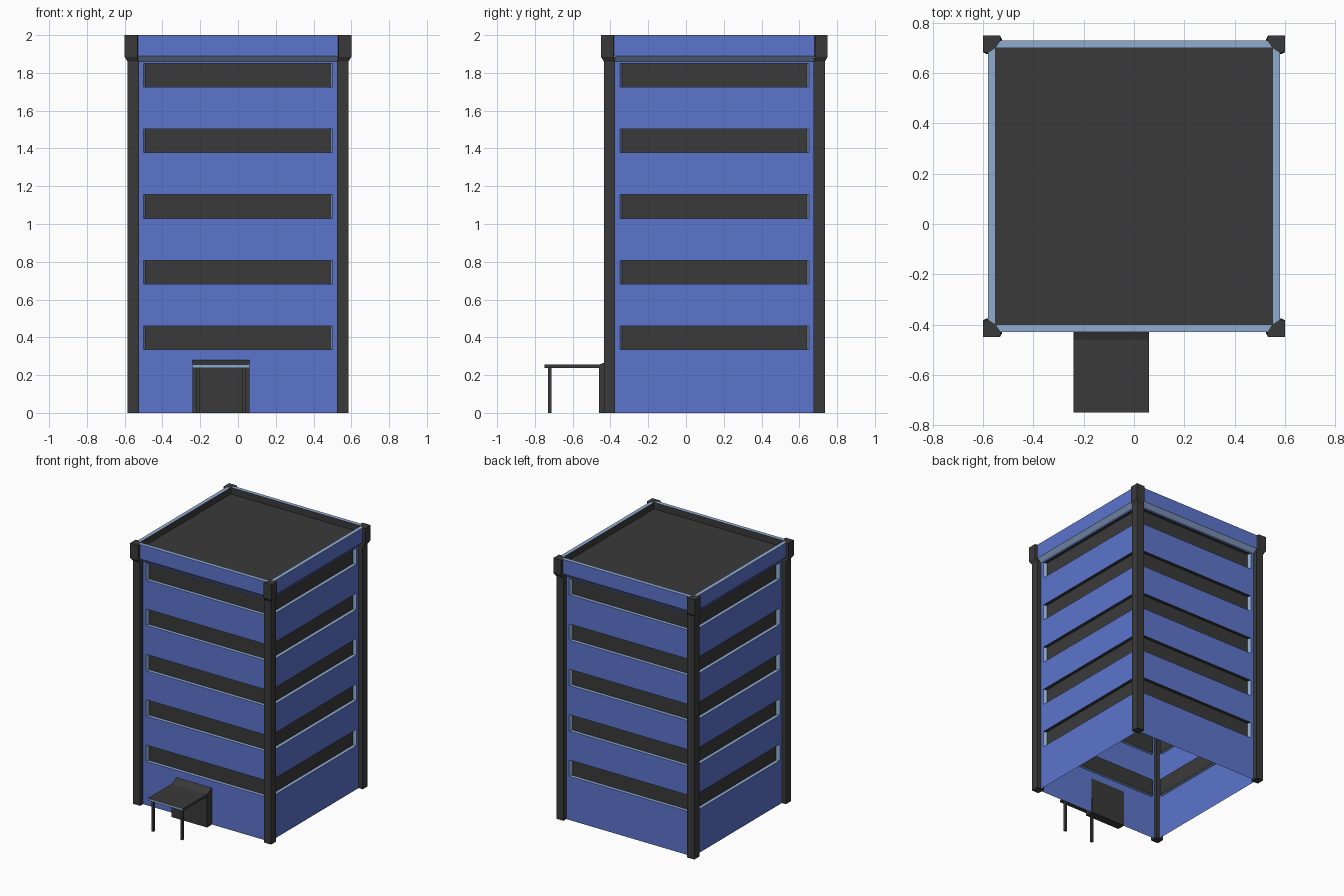
import bpy, bmesh, math
from mathutils import Matrix, Vector

if "Cube" in bpy.data.objects:
    bpy.data.objects.remove(bpy.data.objects["Cube"])

CY = 0.15                                   # tower centre in y


def mat(name, rgb):
    m = bpy.data.materials.new(name)
    m.diffuse_color = (*rgb, 1)
    m.use_nodes = True
    m.node_tree.nodes["Principled BSDF"].inputs["Base Color"].default_value = m.diffuse_color
    return m


MATS = [mat("wall_blue", (0.107, 0.178, 0.61)),
        mat("trim_light_blue", (0.28, 0.41, 0.64)),
        mat("dark_grey", (0.042, 0.042, 0.042))]
BLUE, LIGHT, DARK = 0, 1, 2


def finish(bm, name, recalc=False):
    bmesh.ops.remove_doubles(bm, verts=bm.verts, dist=1e-5)
    if recalc:
        bmesh.ops.recalc_face_normals(bm, faces=bm.faces)
    me = bpy.data.meshes.new(name)
    bm.to_mesh(me)
    bm.free()
    for m in MATS:
        me.materials.append(m)
    ob = bpy.data.objects.new(name, me)
    bpy.context.collection.objects.link(ob)
    return ob


def face(bm, pts, m):
    f = bm.faces.new([bm.verts.new(p) for p in pts])
    f.material_index = m


def loft(bm, rings, m):
    """Closed solid through rings with equal point counts."""
    rows = [[bm.verts.new(p) for p in r] for r in rings]
    n = len(rows[0])
    fs = [bm.faces.new(rows[0]), bm.faces.new(rows[-1])]
    for a, b in zip(rows, rows[1:]):
        fs += [bm.faces.new((a[i], a[(i + 1) % n], b[(i + 1) % n], b[i])) for i in range(n)]
    for f in fs:
        f.material_index = m


def box(bm, x0, x1, y0, y1, z0, z1, m):
    loft(bm, [[(x0, y0, z), (x1, y0, z), (x1, y1, z), (x0, y1, z)] for z in (z0, z1)], m)


# Facade: horizontal bands climbing a profile of (half width, outward depth, height)
W, D, DI = 0.525, 0.55, 0.525               # wall half width, wall depth, glass depth
WX, GX, WH = 0.50, 0.49, 0.125              # window half width, glass half width, height


def band(bm, a, b, m):
    (h0, d0, z0), (h1, d1, z1) = a, b
    face(bm, [(-h0, -d0, z0), (h0, -d0, z0), (h1, -d1, z1), (-h1, -d1, z1)], m)


def facade(name, turn):
    bm = bmesh.new()
    z = 0
    for i in range(5):
        a = 0.335 + i * 0.3475
        b = a + WH
        band(bm, (W, D, z), (W, D, a), BLUE)            # wall below window
        band(bm, (WX, D, a), (GX, DI, a), LIGHT)        # sill
        band(bm, (GX, DI, a), (GX, DI, b), DARK)        # glass strip
        band(bm, (GX, DI, b), (WX, D, b), DARK)         # window head
        for s in (1, -1):                               # wall ends and reveals
            strip = [(s * WX, -D, a), (s * W, -D, a), (s * W, -D, b), (s * WX, -D, b)]
            jamb = [(s * WX, -D, a), (s * WX, -D, b), (s * GX, -DI, b), (s * GX, -DI, a)]
            face(bm, strip[::s], BLUE)
            face(bm, jamb[::s], LIGHT)
        z = b
    # parapet
    prof = [(W, D, z), (W, D, 1.86), (0.53, 0.58, 1.89), (0.53, 0.58, 2.0),
            (0.55, 0.55, 2.0), (0.55, 0.55, 1.95)]
    for p, q, m in zip(prof, prof[1:], (BLUE, LIGHT, BLUE, LIGHT, DARK)):
        band(bm, p, q, m)
    bm.transform(Matrix.Translation((0, CY, 0)) @ Matrix.Rotation(turn * math.pi / 2, 4, 'Z'))
    finish(bm, name)


for k, side in enumerate(("front", "right", "back", "left")):
    facade(side + "_facade", k)

# Flat roof
bm = bmesh.new()
face(bm, [(x * 0.55, CY + y * 0.55, 1.95) for x, y in ((-1, -1), (1, -1), (1, 1), (-1, 1))], DARK)
finish(bm, "roof")

# Corner columns flaring into caps
COL = [(.585, .585), (.525, .585), (.525, .55), (.525, .525), (.55, .525), (.585, .525)]
CAP = [(.60, .60), (.533, .60), (.53, .58), (.55, .55), (.58, .53), (.60, .533)]
for sx, sn in ((1, "right"), (-1, "left")):
    for sy, yn in ((1, "back"), (-1, "front")):
        bm = bmesh.new()
        loft(bm, [[(sx * x, CY + sy * y, z) for x, y in ring]
                  for ring, z in ((COL, 0), (COL, 1.86), (CAP, 1.885), (CAP, 2.0))], DARK)
        finish(bm, f"{yn}_{sn}_column", True)

# Entrance block with sloping top
EX = -0.09
bm = bmesh.new()
side = [(-.46, 0), (-.46, .255), (-.40, .28), (-.395, 0)]
loft(bm, [[(x, y, z) for y, z in side] for x in (EX - 0.15, EX + 0.15)], DARK)
finish(bm, "entrance", True)

# Canopy with a light front edge
bm = bmesh.new()
box(bm, EX - 0.15, EX + 0.15, -0.75, -0.46, 0.238, 0.255, DARK)
bm.normal_update()
bmesh.ops.recalc_face_normals(bm, faces=bm.faces)
for f in bm.faces:
    if f.normal.y < -0.9:
        f.material_index = LIGHT
finish(bm, "canopy", True)

# Canopy posts
for s, n in ((-1, "left"), (1, "right")):
    bm = bmesh.new()
    x = EX + s * 0.122
    box(bm, x - 0.009, x + 0.009, -0.731, -0.713, 0, 0.238, DARK)
    finish(bm, n + "_canopy_post", True)
